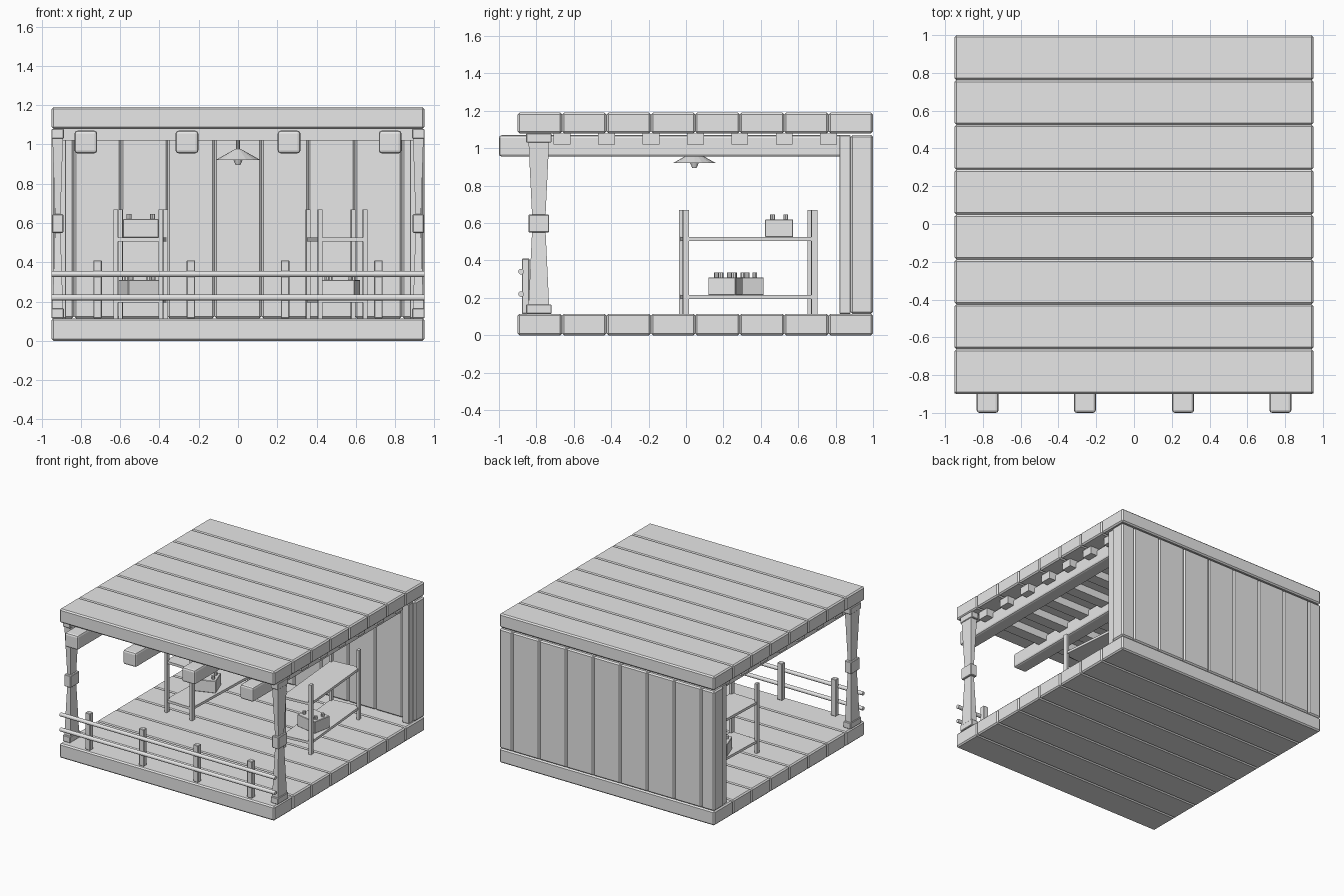
import bpy, math
from mathutils import Matrix, Vector

cube = bpy.data.objects.get("Cube")
if cube:
    bpy.data.objects.remove(cube)

grey = bpy.data.materials.new("plain_grey")
grey.use_nodes = True
grey.diffuse_color = (0.8, 0.8, 0.8, 1)
grey.node_tree.nodes["Principled BSDF"].inputs["Base Color"].default_value = (0.8, 0.8, 0.8, 1)


def finish(obj, name, bevel=0, segments=1):
    obj.name = name
    obj.data.materials.append(grey)
    if bevel:
        mod = obj.modifiers.new("soft_edges", "BEVEL")
        mod.width = bevel
        mod.segments = segments
    return obj


def box(name, x, y, z, bevel=0, segments=1):
    """Box from (low, high) ranges on each axis."""
    bpy.ops.mesh.primitive_cube_add(size=1)
    obj = bpy.context.object
    spans = (x, y, z)
    size = [hi - lo for lo, hi in spans]
    mid = [(hi + lo) / 2 for lo, hi in spans]
    obj.data.transform(Matrix.Translation(mid) @ Matrix.Diagonal((*size, 1)))
    return finish(obj, name, bevel, segments)


def cone(name, base, height, r1, r2, sides=16):
    bpy.ops.mesh.primitive_cone_add(vertices=sides, radius1=r1, radius2=r2, depth=height,
                                    location=Vector(base) + Vector((0, 0, height / 2)))
    return finish(bpy.context.object, name)


def turn(parts, centre, angle):
    """Turn parts about a vertical line through centre."""
    pivot = Matrix.Translation((*centre, 0))
    spin = pivot @ Matrix.Rotation(angle, 4, "Z") @ pivot.inverted()
    for part in parts:
        part.matrix_basis = spin @ part.matrix_basis


FLOOR, ROOF, EDGE = 0.115, 1.08, 0.95
PITCH = 1.9 / 8

# Floor and roof planks, with battens under the roof joints
for i in range(8):
    y = -0.9 + i * PITCH
    box("floor_plank", (-EDGE, EDGE), (y, y + PITCH), (0, FLOOR), 0.01)
    box("roof_plank", (-EDGE, EDGE), (y, y + PITCH), (ROOF, 1.19), 0.01)
    if i:
        box("roof_batten", (-0.89, 0.89), (y - 0.045, y + 0.045), (1.02, ROOF))

# Back wall: full planks between two half planks
edges = [-EDGE] + [-0.835 + i * 1.67 / 7 for i in range(8)] + [EDGE]
for lo, hi in zip(edges, edges[1:]):
    box("wall_plank", (lo, hi), (0.88, 1), (FLOOR, 1.07), 0.01)

# Long beams projecting at the front
for x in (-0.775, -0.26, 0.26, 0.775):
    box("roof_beam", (x - 0.058, x + 0.058), (-1, 0.88), (0.955, 1.07), 0.015, 2)


def tapered(name, x, y, z0, z1, low, high):
    """Four-sided shaft with different half sizes at its ends."""
    obj = box(name, (-1, 1), (-1, 1), (z0, z1))
    for v in obj.data.vertices:
        half = high if v.co.z > (z0 + z1) / 2 else low
        v.co.x = x + v.co.x * half[0]
        v.co.y = y + v.co.y * half[1]


def collar(name, x, y, half, z, bevel=0.004):
    box(name, (x - half[0], x + half[0]), (y - half[1], y + half[1]), z, bevel)


# Front corner posts and the studs against the wall
wide, narrow = (0.027, 0.055), (0.014, 0.036)
for side in (-1, 1):
    x, y = side * 0.918, -0.787
    tapered("post_lower_shaft", x, y, 0.16, 0.56, wide, narrow)
    tapered("post_upper_shaft", x, y, 0.64, 1.035, narrow, wide)
    collar("post_base", x, y, (0.032, 0.068), (FLOOR, 0.165))
    collar("post_cap", x, y, (0.032, 0.068), (1.03, ROOF))
    collar("post_middle", x, y, (0.029, 0.055), (0.55, 0.645))
    collar("wall_stud", side * 0.905, 0.85, (0.03, 0.03), (FLOOR, 1.07))

# Front railing
for x in (-0.715, -0.24, 0.24, 0.715):
    box("railing_post", (x - 0.022, x + 0.022), (-0.877, -0.837), (FLOOR, 0.41), 0.004)
for z in (0.22, 0.34):
    bpy.ops.mesh.primitive_cylinder_add(vertices=12, radius=0.015, depth=2 * EDGE,
                                        location=(0, -0.882, z), rotation=(0, math.pi / 2, 0))
    finish(bpy.context.object, "railing_bar")

# Hanging lamp
cone("lamp_stem", (0, 0.045, 0.96), 0.07, 0.009, 0.009, 8)
cone("lamp_shade", (0, 0.045, 0.92), 0.058, 0.116, 0.012, 16)
cone("lamp_bulb", (0, 0.045, 0.895), 0.028, 0.012, 0.024, 12)


def shelf(cx, cy, angle):
    parts = []
    for sx in (-1, 1):
        for sy in (-1, 1):
            x, y = cx + sx * 0.115, cy + sy * 0.345
            parts.append(box("shelf_leg", (x - 0.011, x + 0.011), (y - 0.016, y + 0.016),
                             (FLOOR, 0.67)))
    for z in (0.195, 0.505):
        parts.append(box("shelf_board", (cx - 0.12, cx + 0.12), (cy - 0.355, cy + 0.355),
                         (z, z + 0.02)))
    turn(parts, (cx, cy), angle)


def crate(cx, cy, z, angle):
    parts = [box("crate", (cx - 0.09, cx + 0.09), (cy - 0.075, cy + 0.075), (z, z + 0.095), 0.003)]
    for sx in (-1, 1):
        for sy in (-1, 1):
            parts.append(cone("bottle_top", (cx + sx * 0.06, cy + sy * 0.035, z + 0.09),
                              0.03, 0.013, 0.013, 8))
    turn(parts, (cx, cy), angle)


# Two shelves and their crates
shelf(-0.495, 0.332, math.radians(-2))
shelf(0.502, 0.332, math.radians(5))
crate(-0.495, 0.498, 0.525, 0)
crate(-0.5, 0.315, 0.215, 0.35)
crate(0.52, 0.21, 0.215, -0.2)
